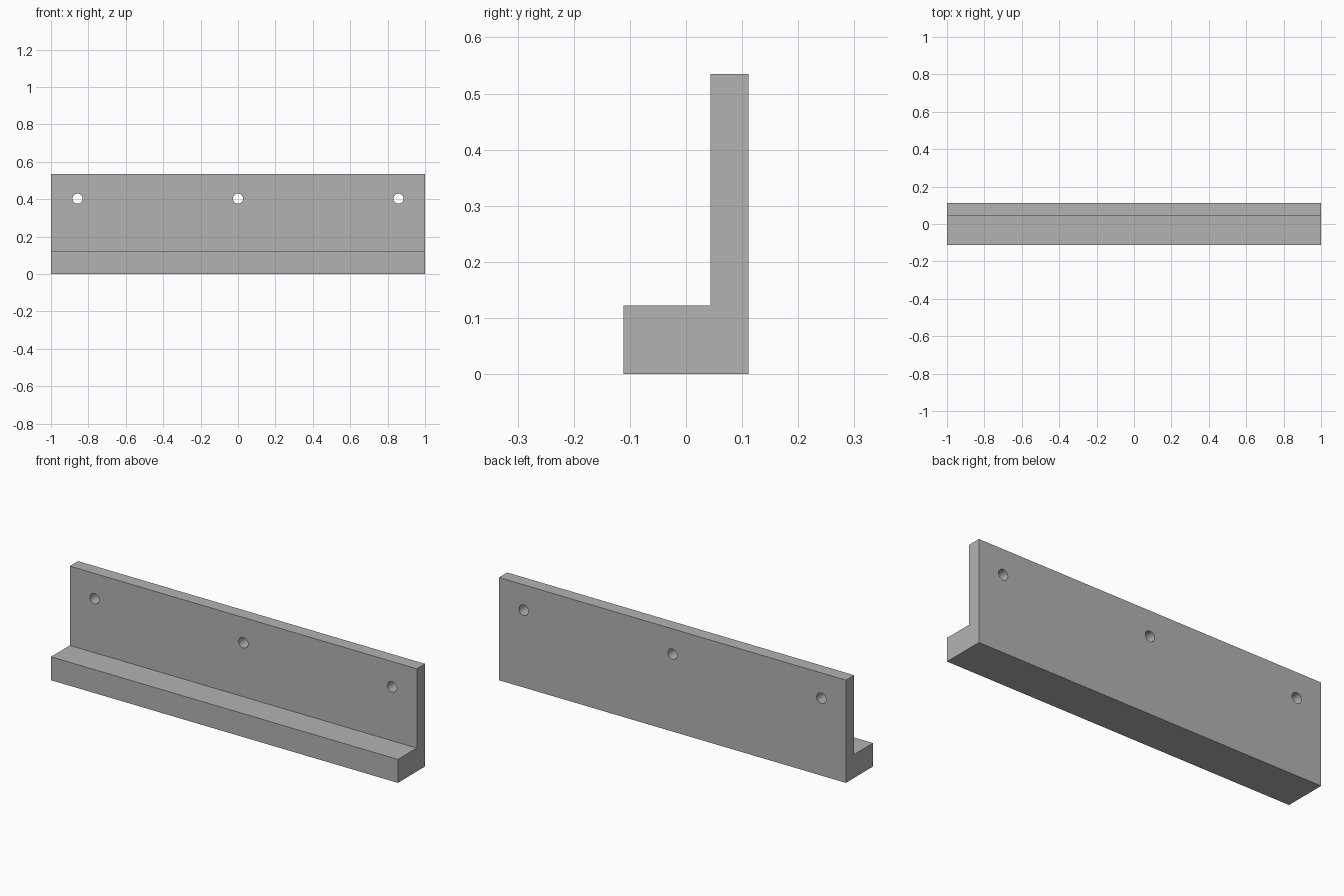
import bpy
import bmesh
import math

default = bpy.data.objects.get("Cube")
if default:
    bpy.data.objects.remove(default, do_unlink=True)

LENGTH = 2.0
DEPTH = 0.223        # full depth of the foot
HEIGHT = 0.535
WALL = 0.068         # thickness of the upright plate
FOOT = 0.122         # height of the foot
HOLE_RADIUS = 0.027
HOLE_Z = 0.403
HOLE_X = 0.858

# Plain grey material
grey = bpy.data.materials.new("plain_grey")
grey.use_nodes = True
colour = (0.45, 0.45, 0.45, 1)
grey.diffuse_color = colour
grey.node_tree.nodes["Principled BSDF"].inputs["Base Color"].default_value = colour

# L-shaped rail: side profile extruded along x
front, back = -DEPTH / 2, DEPTH / 2
wall_front = back - WALL
profile = [(front, 0), (back, 0), (back, HEIGHT),
           (wall_front, HEIGHT), (wall_front, FOOT), (front, FOOT)]
bm = bmesh.new()
end = bm.faces.new([bm.verts.new((-LENGTH / 2, y, z)) for y, z in profile])
grown = bmesh.ops.extrude_face_region(bm, geom=[end])["geom"]
bmesh.ops.translate(bm, vec=(LENGTH, 0, 0),
                    verts=[g for g in grown if isinstance(g, bmesh.types.BMVert)])
bmesh.ops.recalc_face_normals(bm, faces=bm.faces[:])
mesh = bpy.data.meshes.new("angle_rail")
bm.to_mesh(mesh)
bm.free()
mesh.materials.append(grey)
rail = bpy.data.objects.new("angle_rail", mesh)
bpy.context.collection.objects.link(rail)


# Three round screw holes through the upright plate
def drill(x):
    bpy.ops.mesh.primitive_cylinder_add(
        vertices=32, radius=HOLE_RADIUS, depth=WALL * 2,
        location=(x, (wall_front + back) / 2, HOLE_Z),
        rotation=(math.pi / 2, 0, 0))
    cutter = bpy.context.object
    cutter.name = "hole_cutter"
    cutter.hide_render = True
    cutter.data.materials.append(grey)
    cut = rail.modifiers.new("screw_hole", "BOOLEAN")
    cut.operation = "DIFFERENCE"
    cut.solver = "EXACT"
    cut.object = cutter
    bpy.ops.object.select_all(action="DESELECT")
    rail.select_set(True)
    bpy.context.view_layer.objects.active = rail
    bpy.ops.object.modifier_apply(modifier=cut.name)
    bpy.data.objects.remove(cutter, do_unlink=True)


for x in (-HOLE_X, 0, HOLE_X):
    drill(x)

# Round hole walls, crisp outer edges
bpy.ops.object.shade_smooth_by_angle(angle=math.radians(30))
